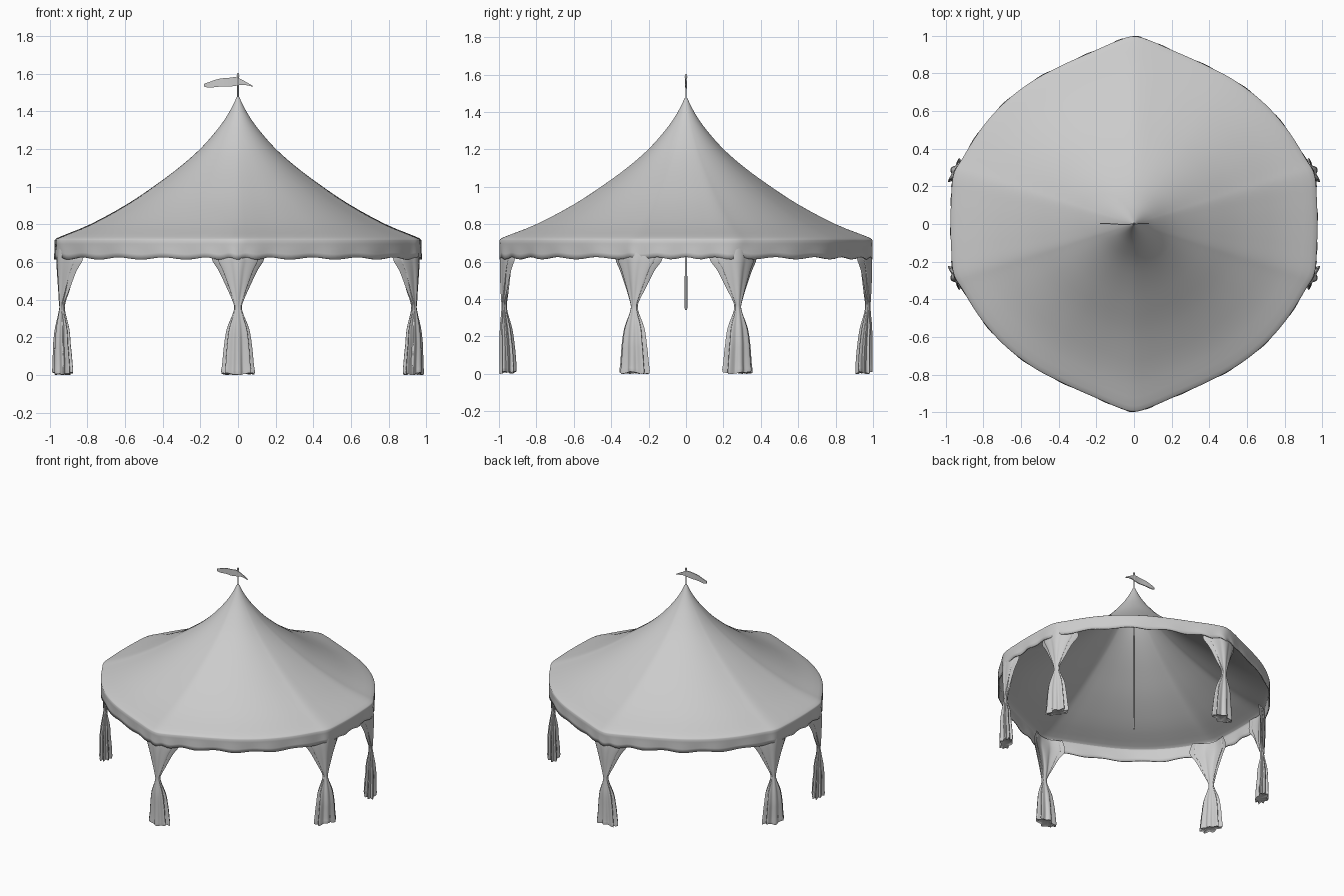
import bpy, bmesh, math
from mathutils import Vector

if "Cube" in bpy.data.objects:
    bpy.data.objects.remove(bpy.data.objects["Cube"])


def finish(name, bm, angle=50):
    bmesh.ops.recalc_face_normals(bm, faces=bm.faces)
    mesh = bpy.data.meshes.new(name)
    bm.to_mesh(mesh)
    bm.free()
    ob = bpy.data.objects.new(name, mesh)
    bpy.context.collection.objects.link(ob)
    bpy.ops.object.select_all(action='DESELECT')
    ob.select_set(True)
    bpy.context.view_layer.objects.active = ob
    bpy.ops.object.shade_smooth_by_angle(angle=math.radians(angle))
    return ob


def loft(bm, rings, cap_start=False, cap_end=False):
    rows = [[bm.verts.new(p) for p in r] for r in rings]
    n = len(rows[0])
    for a, b in zip(rows, rows[1:]):
        for i in range(n):
            j = (i + 1) % n
            bm.faces.new((a[i], a[j], b[j], b[i]))
    if cap_start:
        bm.faces.new(rows[0])
    if cap_end:
        bm.faces.new(rows[-1])


def spline(pts, steps, closed=False):
    """Catmull-Rom interpolation through tuples of any length."""
    out, n = [], len(pts)
    get = (lambda i: pts[i % n]) if closed else (lambda i: pts[max(0, min(n - 1, i))])
    for i in range(n if closed else n - 1):
        p = [get(i + k) for k in (-1, 0, 1, 2)]
        for s in range(steps):
            t = s / steps
            out.append(tuple(0.5 * (2 * b + (c - a) * t + (2 * a - 5 * b + 4 * c - d) * t * t
                                    + (3 * b - a - 3 * c + d) * t ** 3)
                             for a, b, c, d in zip(*p)))
    if not closed:
        out.append(tuple(pts[-1]))
    return out


# Rim outline: one quarter, mirrored into a rounded six-cornered ring
quarter = [(0.973, 0), (0.97, 0.13), (0.958, 0.26), (0.912, 0.345), (0.812, 0.503), (0.69, 0.641),
           (0.54, 0.757), (0.375, 0.845), (0.2, 0.923), (0.08, 0.975), (0, 0.996)]
half = quarter + [(-x, y) for x, y in quarter[-2::-1]]
outline = spline(half + [(x, -y) for x, y in half[-2:0:-1]], 6, closed=True)

# Canopy: concave roof, round near the peak, and scalloped valance
profile = spline([(0.004, 1.472), (0.025, 1.428), (0.06, 1.368), (0.11, 1.3), (0.2, 1.2),
                  (0.31, 1.105), (0.44, 1.01), (0.6, 0.905), (0.8, 0.798), (0.97, 0.73),
                  (0.997, 0.714)], 3)
rings = []
for f, z in profile:
    ring, k = [], f ** 0.8
    for x, y in outline:
        s = f * (k + (1 - k) * 0.972 / math.hypot(x, y))
        ring.append((x * s, y * s, z))
    rings.append(ring)
n = len(outline)
for z, k in ((0.695, 0.0), (0.67, 0.3), (0.645, 0.7), (0.618, 1.0)):
    ring = []
    for i, (x, y) in enumerate(outline):
        a = 2 * math.pi * i / n
        f = 0.996 + 0.004 * k * math.sin(30 * a)
        ring.append((x * f, y * f, z + 0.006 * k * math.cos(30 * a + math.sin(4 * a))))
    rings.append(ring)
bm = bmesh.new()
loft(bm, rings, cap_start=True)
canopy = finish("canopy", bm)
mod = canopy.modifiers.new("cloth_thickness", 'SOLIDIFY')
mod.thickness = 0.008
mod.offset = 0

# Curtains: height, half width, outward offset, half depth, corner bend, pleat depth
levels = spline([(0.695, 0.11, -0.022, 0.012, 0.055, 0.08), (0.62, 0.127, -0.022, 0.018, 0.05, 0.14),
                 (0.55, 0.092, -0.024, 0.021, 0.03, 0.14), (0.45, 0.05, -0.026, 0.02, 0.012, 0.12),
                 (0.385, 0.025, -0.024, 0.015, 0.0, 0.08), (0.355, 0.02, -0.024, 0.014, 0.0, 0.05),
                 (0.32, 0.028, -0.026, 0.018, 0.0, 0.08), (0.24, 0.056, -0.034, 0.031, 0.0, 0.12),
                 (0.14, 0.069, -0.041, 0.037, 0.0, 0.15), (0.06, 0.075, -0.044, 0.04, 0.0, 0.17),
                 (0.02, 0.08, -0.044, 0.041, 0.0, 0.18)], 4)


def curtain(name, origin, degrees, splay=0.0):
    a = math.radians(degrees)
    out, side = Vector((math.cos(a), math.sin(a), 0)), Vector((-math.sin(a), math.cos(a), 0))
    base, seg = Vector((*origin, 0)), 84

    def ring(z, w, c, d, bend, pleat, scale=1.0):
        pts = []
        c += splay * max(0.0, min(1.0, (0.36 - z) / 0.2))
        for i in range(seg):
            t = 2 * math.pi * i / seg
            m = scale * (1 + pleat * (math.cos(8 * t + 0.6 * math.sin(2 * t)) - 0.3))
            s = math.cos(t) * m
            pts.append(base + side * (w * s) + out * (c + d * math.sin(t) * m - bend * s * s)
                       + Vector((0, 0, z)))
        return pts

    rings = [ring(*lv) for lv in levels]
    # Hem turned into the folds
    rest = levels[-1][1:]
    rings.append(ring(0.006, *rest, 0.97))
    rings.append(ring(0.012, *rest, 0.75))
    bm = bmesh.new()
    loft(bm, rings, cap_end=True)
    # Slightly uneven hem
    for v in bm.verts:
        if v.co.z < 0.03:
            v.co.z += 0.006 * math.sin(40 * (v.co.x + v.co.y))
    return finish(name, bm, 60)


curtain("curtain_front", (0, -0.996), -90)
curtain("curtain_back", (0, 0.996), 90)
for sx, lr in ((1, "right"), (-1, "left")):
    for sy, fb in ((-1, "front"), (1, "back")):
        tilt = 25 * sy if sx > 0 else 180 - 25 * sy
        curtain(f"curtain_{fb}_{lr}", (sx * 0.955, sy * 0.286), tilt, 0.018)

# Centre pole with small finial
bm = bmesh.new()
pole = [(0.34, 0.004), (0.35, 0.007), (0.9, 0.006), (1.46, 0.004), (1.575, 0.004),
        (1.585, 0.007), (1.597, 0.006), (1.603, 0.002)]
loft(bm, [[(r * math.cos(k * math.pi / 6), r * math.sin(k * math.pi / 6), z) for k in range(12)]
          for z, r in pole], True, True)
finish("centre_pole", bm)

# Pennant: thin rippled strip given by x, lower z, upper z
strip = spline([(-0.18, 1.53, 1.545), (-0.15, 1.525, 1.556), (-0.1, 1.53, 1.572),
                (-0.05, 1.53, 1.577), (-0.01, 1.535, 1.58), (0.03, 1.54, 1.562),
                (0.08, 1.53, 1.534)], 5)
bm = bmesh.new()
rings = []
for x, lo, hi in strip:
    y = 0.003 * math.sin(30 * x)
    rings.append([(x, y - 0.003, lo), (x, y + 0.003, lo), (x, y + 0.003, hi), (x, y - 0.003, hi)])
loft(bm, rings, True, True)
finish("pennant", bm)
